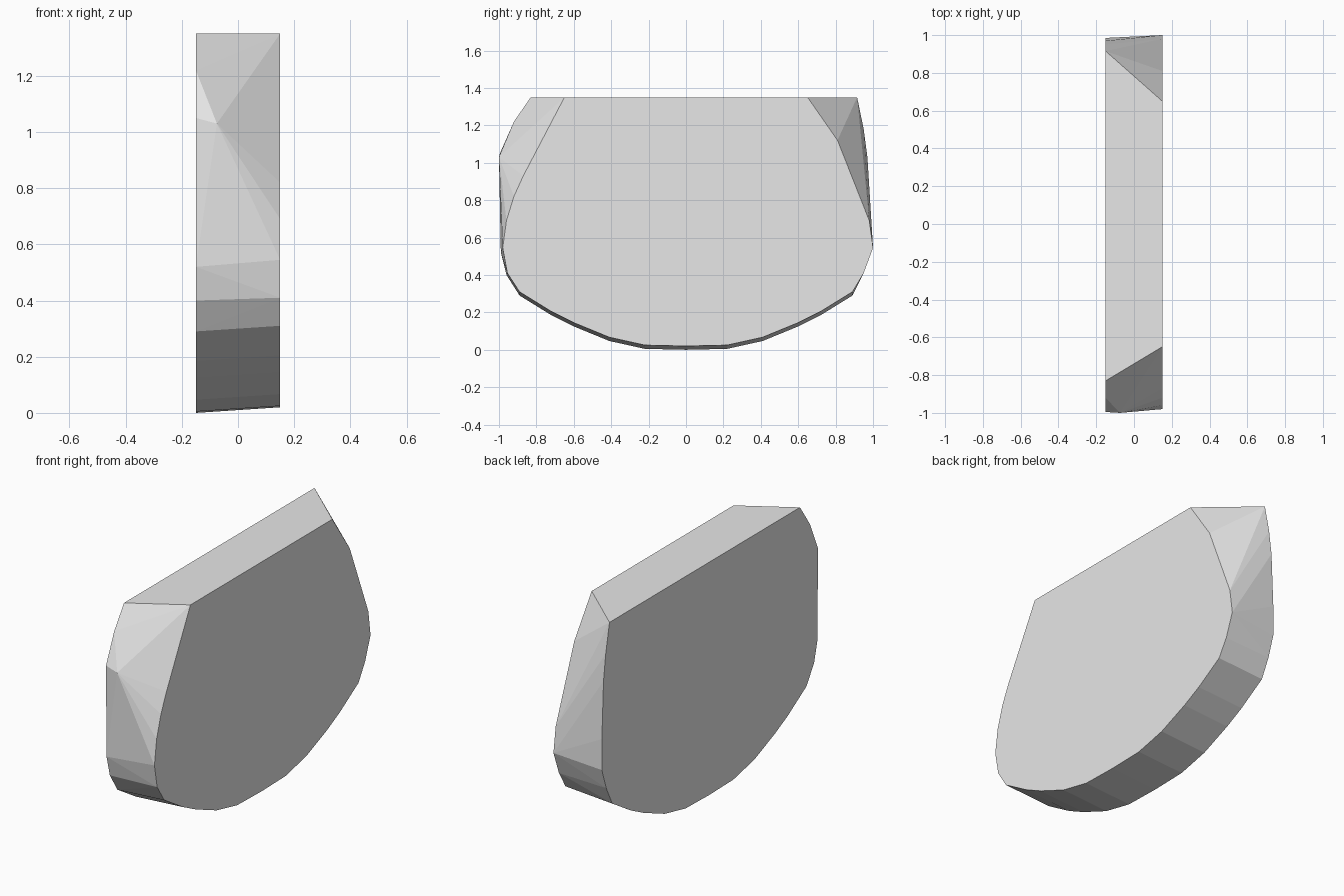
import bpy
import bmesh

cube = bpy.data.objects.get("Cube")
if cube:
    bpy.data.objects.remove(cube, do_unlink=True)

HALF_WIDTH = 0.15
TOP = 1.35


def make_material(name, rgb):
    mat = bpy.data.materials.new(name)
    mat.use_nodes = True
    colour = (*rgb, 1.0)
    mat.diffuse_color = colour
    mat.node_tree.nodes["Principled BSDF"].inputs["Base Color"].default_value = colour
    return mat


def rim(x, lift, front, back):
    """One side outline: a mirrored rounded keel plus its own front and back edges (y, z)."""
    keel = [(0.22, 0.005), (0.41, 0.047), (0.6, 0.125), (0.72, 0.185), (0.89, 0.29)]
    points = [(x, 0.0, lift)]
    for y, z in keel:
        points += [(x, side * y, z + lift) for side in (-1, 1)]
    points += [(x, y, z) for y, z in front + back]
    return points


# Left face: narrower at the top, strongly bevelled towards both ends
left_rim = rim(
    HALF_WIDTH, 0.02,
    front=[(-0.65, TOP), (-0.78, 1.1), (-0.87, 0.93), (-0.92, 0.82),
           (-0.96, 0.69), (-0.98, 0.545), (-0.955, 0.41)],
    back=[(0.65, TOP), (0.81, 1.12), (0.98, 0.69), (1.0, 0.545), (0.95, 0.41)])

# Right face: fuller outline
right_rim = rim(
    -HALF_WIDTH, 0.0,
    front=[(-0.83, TOP), (-0.92, 1.22), (-0.995, 1.05), (-0.99, 0.52), (-0.96, 0.4)],
    back=[(0.915, TOP), (0.95, 1.18), (0.97, 1.03), (0.985, 0.7),
          (0.985, 0.52), (0.945, 0.4)])

# Crest where the front bevels meet
crest = [(-0.075, -1.0, 1.03)]

# Convex slab spanning both outlines, with flat faces merged
bm = bmesh.new()
for point in left_rim + right_rim + crest:
    bm.verts.new(point)
hull = bmesh.ops.convex_hull(bm, input=bm.verts[:])
unused = {v for v in hull["geom_interior"] + hull["geom_unused"]
          if isinstance(v, bmesh.types.BMVert)}
bmesh.ops.delete(bm, geom=list(unused), context="VERTS")
bmesh.ops.dissolve_limit(bm, angle_limit=0.01, verts=bm.verts[:], edges=bm.edges[:])
bmesh.ops.recalc_face_normals(bm, faces=bm.faces[:])

mesh = bpy.data.meshes.new("rounded_slab")
bm.to_mesh(mesh)
bm.free()
mesh.materials.append(make_material("light grey", (0.8, 0.8, 0.8)))
slab = bpy.data.objects.new("rounded_slab", mesh)
bpy.context.collection.objects.link(slab)
